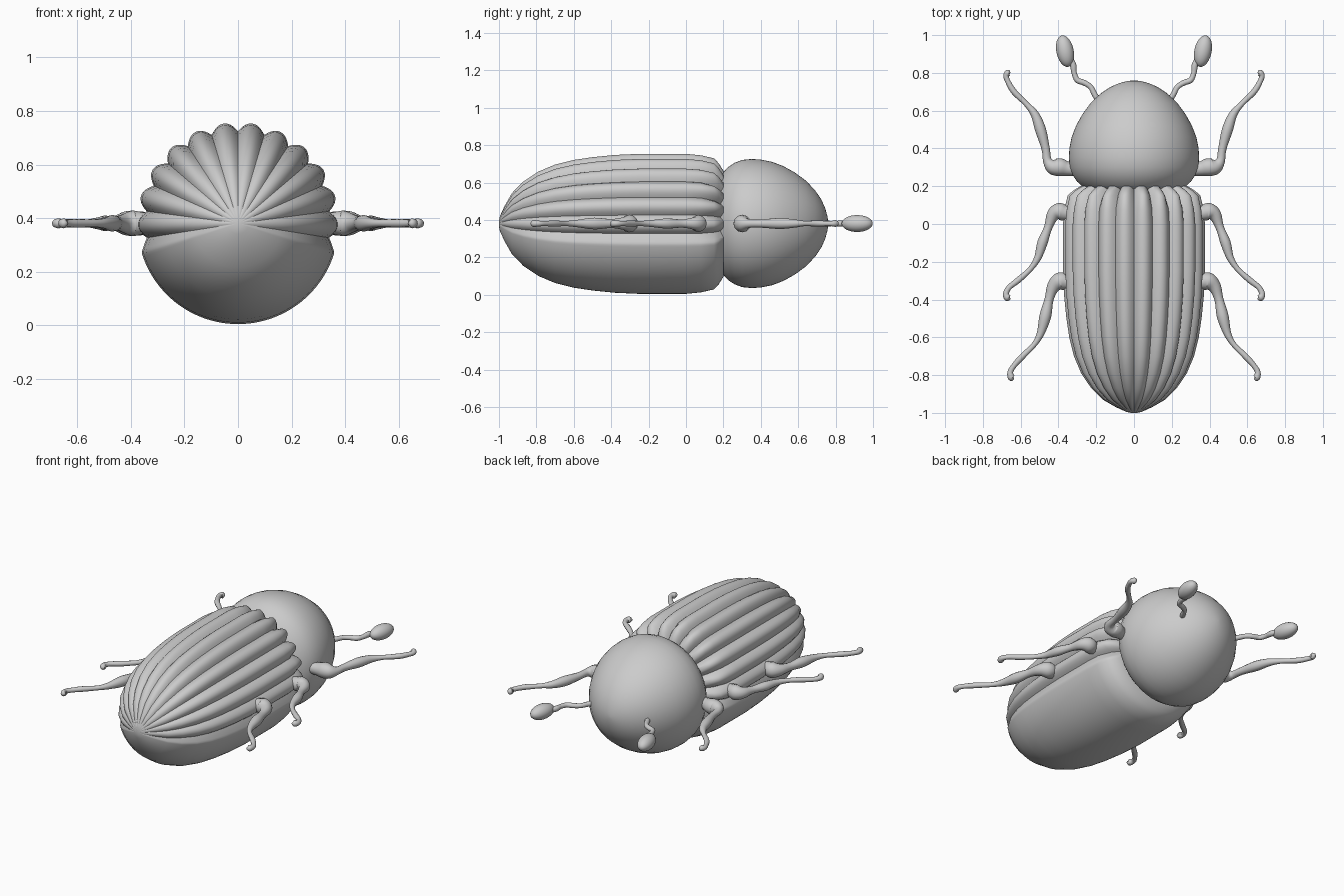
import bpy, bmesh, math
from mathutils import Vector

if "Cube" in bpy.data.objects:
    bpy.data.objects.remove(bpy.data.objects["Cube"])

ZC = 0.381  # height of the body axis


def lathe(name, profile, segs, shape=None):
    """Revolve (y, radius) points round the body axis; shape scales the radius by angle from the top."""
    bm = bmesh.new()
    rings = []
    for i, (y, r) in enumerate(profile):
        ring = []
        for k in range(segs):
            a = 2 * math.pi * k / segs
            s = shape(a, y) if shape else 1
            ring.append(bm.verts.new((r * s * math.sin(a), y, ZC + r * s * math.cos(a))))
        rings.append(ring)
    for a, b in zip(rings, rings[1:]):
        for k in range(segs):
            n = (k + 1) % segs
            bm.faces.new((a[k], a[n], b[n], b[k]))
    bm.faces.new(rings[0])
    bm.faces.new(rings[-1])
    bmesh.ops.recalc_face_normals(bm, faces=bm.faces)
    return finish(name, bm, 40)


def finish(name, bm, angle):
    me = bpy.data.meshes.new(name)
    bm.to_mesh(me)
    bm.free()
    ob = bpy.data.objects.new(name, me)
    bpy.context.collection.objects.link(ob)
    smooth(ob, angle)
    return ob


def smooth(ob, angle):
    bpy.ops.object.select_all(action='DESELECT')
    ob.select_set(True)
    bpy.context.view_layer.objects.active = ob
    bpy.ops.object.shade_smooth_by_angle(angle=math.radians(angle))


def spline(pts, steps):
    """Catmull-Rom through the given tuples."""
    p = [Vector(pts[0])] + [Vector(q) for q in pts] + [Vector(pts[-1])]
    out = []
    for i in range(1, len(p) - 2):
        a, b, c, d = p[i - 1:i + 3]
        for k in range(steps):
            t = k / steps
            out.append(0.5 * (2 * b + (c - a) * t + (2 * a - 5 * b + 4 * c - d) * t * t
                              + (3 * b - a - 3 * c + d) * t ** 3))
    return out + [p[-1]]


def limb(name, pts):
    """Mirrored tube through (x, y, radius) points at axis height."""
    cu = bpy.data.curves.new(name, 'CURVE')
    cu.dimensions = '3D'
    cu.bevel_depth = 1
    cu.bevel_resolution = 4
    cu.use_fill_caps = True
    path = spline(pts, 6)
    sp = cu.splines.new('POLY')
    sp.points.add(len(path) - 1)
    for p, q in zip(sp.points, path):
        p.co = (q.x, q.y, ZC, 1)
        p.radius = max(q.z, 0.002)
    ob = bpy.data.objects.new(name, cu)
    bpy.context.collection.objects.link(ob)
    bpy.ops.object.select_all(action='DESELECT')
    ob.select_set(True)
    bpy.context.view_layer.objects.active = ob
    bpy.ops.object.convert(target='MESH')
    ob = bpy.context.object
    smooth(ob, 60)
    ob.modifiers.new('mirror', 'MIRROR').use_mirror_merge = False


# fluted wing cases over a smooth belly
def flutes(a, y):
    d = abs(math.degrees(a if a <= math.pi else a - 2 * math.pi))
    depth = 0.085 + 0.12 * max(0, (y - 0.08) / 0.12)
    if d < 99:
        return 1 - depth * (1 - abs(math.sin(math.pi * d / 16.5))) ** 1.1
    return 1 - depth * max(0, 1 - (d - 99) / 8)


body = [(-1, .015), (-.995, .04), (-.97, .095), (-.93, .165), (-.87, .226), (-.79, .28), (-.7, .318),
        (-.6, .343), (-.5, .358), (-.38, .37), (-.25, .376), (0, .376), (.08, .368), (.15, .352),
        (.175, .325), (.2, .285)]
lathe('abdomen', body, 240, flutes)

# rounded head and thorax
head = [(.18, .25), (.2, .275), (.225, .302), (.26, .325), (.3, .34), (.35, .345), (.4, .342), (.46, .33),
        (.52, .307), (.58, .274), (.64, .23), (.69, .178), (.725, .126), (.745, .08), (.757, .035), (.76, .005)]
lathe('head', head, 64)

# three pairs of legs
limb('front_leg', [(.30, .29, .035), (.35, .292, .038), (.39, .30, .047), (.43, .305, .042), (.458, .335, .024),
                   (.468, .40, .022), (.495, .50, .029), (.525, .58, .022), (.57, .635, .014), (.635, .70, .016),
                   (.668, .755, .014), (.677, .785, .015), (.665, .80, .018), (.655, .80, .003)])
limb('middle_leg', [(.33, .055, .035), (.37, .06, .042), (.40, .065, .045), (.43, .045, .034), (.455, -.02, .022),
                    (.485, -.10, .027), (.51, -.18, .019), (.55, -.24, .014), (.61, -.295, .016),
                    (.66, -.335, .014), (.678, -.37, .016), (.668, -.392, .018), (.655, -.398, .003)])
limb('hind_leg', [(.32, -.30, .035), (.36, -.305, .042), (.395, -.305, .047), (.428, -.335, .034), (.45, -.40, .024),
                  (.47, -.49, .031), (.495, -.58, .02), (.53, -.64, .014), (.595, -.705, .016), (.635, -.75, .014),
                  (.655, -.785, .015), (.648, -.815, .018), (.635, -.818, .003)])

# bent antennae ending in clubs
limb('antenna', [(.16, .61, .015), (.205, .68, .015), (.23, .725, .014), (.265, .748, .015), (.30, .762, .015),
                 (.317, .80, .014), (.322, .84, .017), (.34, .88, .015)])
bpy.ops.mesh.primitive_uv_sphere_add(segments=24, ring_count=16, radius=1)
club = bpy.context.object
club.name = 'antenna_club'
for v in club.data.vertices:
    c = v.co.copy()
    u, w, l = c.x * .046, c.z * .045, c.y * .085
    t = math.radians(-12)
    v.co = (.365 + u * math.cos(t) - l * math.sin(t), .915 + u * math.sin(t) + l * math.cos(t), ZC + w)
smooth(club, 60)
club.modifiers.new('mirror', 'MIRROR').use_mirror_merge = False
